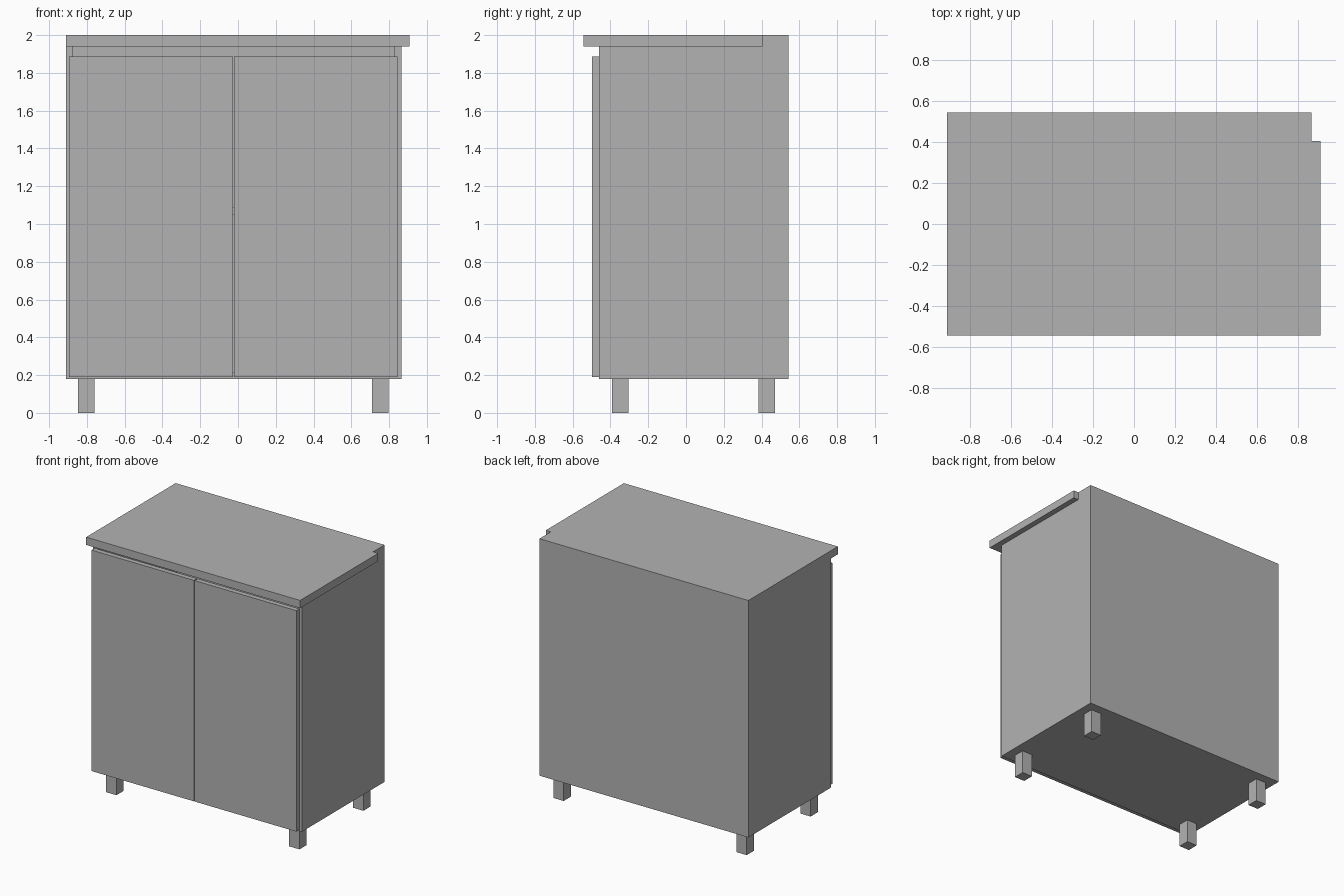
import bpy
import bmesh

cube = bpy.data.objects.get("Cube")
if cube:
    bpy.data.objects.remove(cube, do_unlink=True)

grey = bpy.data.materials.new("plain_grey")
grey.use_nodes = True
colour = (0.45, 0.45, 0.45, 1)
grey.diffuse_color = colour
grey.node_tree.nodes["Principled BSDF"].inputs["Base Color"].default_value = colour


def prism(name, outline, z0, z1):
    """Extrude a flat counter-clockwise outline from z0 up to z1."""
    bm = bmesh.new()
    base = bm.faces.new([bm.verts.new((x, y, z0)) for x, y in outline])
    top = bmesh.ops.extrude_face_region(bm, geom=[base], use_keep_orig=True)
    verts = [g for g in top["geom"] if isinstance(g, bmesh.types.BMVert)]
    bmesh.ops.translate(bm, verts=verts, vec=(0, 0, z1 - z0))
    bmesh.ops.recalc_face_normals(bm, faces=bm.faces)
    mesh = bpy.data.meshes.new(name)
    bm.to_mesh(mesh)
    bm.free()
    mesh.materials.append(grey)
    obj = bpy.data.objects.new(name, mesh)
    bpy.context.collection.objects.link(obj)
    return obj


def box(name, x, y, z):
    return prism(name, [(x[0], y[0]), (x[1], y[0]), (x[1], y[1]), (x[0], y[1])], *z)


# Carcass dimensions
LEFT, RIGHT = 0.865, -0.91
FRONT, BACK = -0.46, 0.543
BOTTOM, TOP = 0.18, 1.94
T = 0.037
inner_x = (RIGHT + T, LEFT - T)

# Carcass panels, open at the front behind the doors
box("right_side_panel", (RIGHT, RIGHT + T), (FRONT, BACK), (BOTTOM, TOP))
box("left_side_panel", (LEFT - T, LEFT), (FRONT, BACK), (BOTTOM, TOP))
box("bottom_panel", inner_x, (FRONT, BACK), (BOTTOM, BOTTOM + T))
box("back_panel", inner_x, (BACK - T, BACK), (BOTTOM + T, TOP))
box("shelf", inner_x, (FRONT + T, BACK - T), (1.05, 1.05 + T))

# Worktop, overhanging the front and left, notched at the back left corner
prism("worktop", [(RIGHT, -0.543), (0.908, -0.543), (0.908, 0.405),
                  (LEFT, 0.405), (LEFT, BACK), (RIGHT, BACK)], TOP, 2.0)

# Pair of doors with a narrow gap between them
for name, x in (("right_door", (-0.895, -0.026)), ("left_door", (-0.02, 0.845))):
    box(name, x, (-0.498, FRONT), (0.19, 1.887))

# Four square legs
LEG = 0.087
for side, x in (("right", -0.846), ("left", 0.709)):
    for end, y in (("front", -0.391), ("back", 0.385)):
        box(f"{end}_{side}_leg", (x, x + LEG), (y, y + LEG), (0, BOTTOM))
